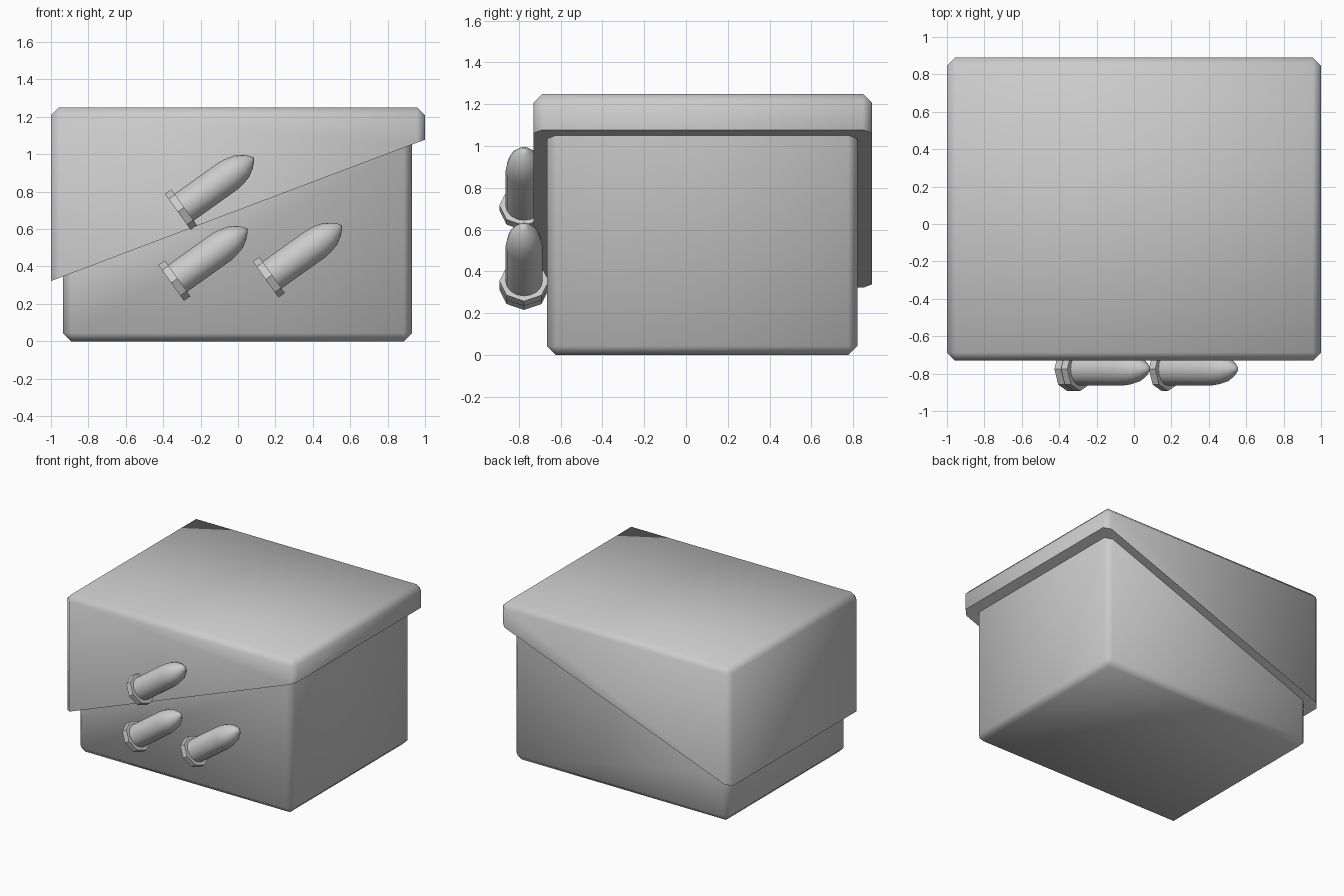
import bpy, bmesh, math
from mathutils import Matrix, Vector

cube = bpy.data.objects.get("Cube")
if cube:
    bpy.data.objects.remove(cube, do_unlink=True)

GREY = (0.6, 0.6, 0.6, 1.0)
mat = bpy.data.materials.new("plain grey")
mat.use_nodes = True
mat.diffuse_color = GREY
mat.node_tree.nodes["Principled BSDF"].inputs["Base Color"].default_value = GREY


def finish(bm, name, angle):
    bmesh.ops.recalc_face_normals(bm, faces=bm.faces)
    mesh = bpy.data.meshes.new(name)
    bm.to_mesh(mesh)
    bm.free()
    mesh.materials.append(mat)
    ob = bpy.data.objects.new(name, mesh)
    bpy.context.collection.objects.link(ob)
    bpy.ops.object.select_all(action='DESELECT')
    ob.select_set(True)
    bpy.context.view_layer.objects.active = ob
    bpy.ops.object.shade_smooth_by_angle(angle=math.radians(angle))
    return ob


def slope(x):
    """Height of the slanted joint between box and lid."""
    return 0.70 + 0.378 * x


def wedge(name, x0, x1, y0, y1, flat_z, lift=0.0):
    """Box with one level face and one slanted face; all but the slant's rim is chamfered."""
    bm = bmesh.new()
    profile = [(x0, flat_z), (x1, flat_z), (x1, slope(x1) + lift), (x0, slope(x0) + lift)]
    front = [bm.verts.new((x, y0, z)) for x, z in profile]
    back = [bm.verts.new((x, y1, z)) for x, z in profile]
    bm.faces.new(front)
    bm.faces.new(back[::-1])
    for i in range(4):
        j = (i + 1) % 4
        bm.faces.new((front[i], back[i], back[j], front[j]))
    level = set(front[:2] + back[:2])
    edges = [e for e in bm.edges if level & set(e.verts)]
    bmesh.ops.bevel(bm, geom=edges, offset=0.043, segments=1, profile=0.5, affect='EDGES')
    return finish(bm, name, 50)


def lathe(name, profile, sides, place, angle):
    """Turn a (radius, length) profile around its axis."""
    bm = bmesh.new()
    verts = [bm.verts.new((r, 0, h)) for r, h in profile]
    edges = [bm.edges.new(p) for p in zip(verts, verts[1:])]
    bmesh.ops.spin(bm, geom=verts + edges, cent=(0, 0, 0), axis=(0, 0, 1),
                   angle=math.tau, steps=sides, use_duplicate=False)
    bmesh.ops.remove_doubles(bm, verts=bm.verts, dist=0.0005)
    bm.transform(place)
    return finish(bm, name, angle)


# Box and its overhanging lid
wedge("lower_box", -0.935, 0.93, -0.665, 0.82, 0.0, lift=0.01)
wedge("slanted_lid", -1.0, 1.0, -0.73, 0.89, 1.25)

# Three pointed pegs with octagonal collars on the front
collar = [(0, 0), (0.118, 0), (0.118, 0.042), (0, 0.042)]
peg = [(0, 0.03), (0.088, 0.03), (0.088, 0.33), (0.083, 0.37), (0.07, 0.42),
       (0.045, 0.46), (0.02, 0.487), (0, 0.5)]
tilt = Matrix.Rotation(math.radians(90 - 35.5), 4, 'Y')
spots = {"upper": (-0.322, 0.692), "lower_right": (-0.357, 0.312), "lower_left": (0.148, 0.330)}
for label, (x, z) in spots.items():
    place = Matrix.Translation(Vector((x, -0.775, z))) @ tilt
    lathe(label + "_peg_collar", collar, 8, place, 30)
    lathe(label + "_peg", peg, 16, place, 50)
